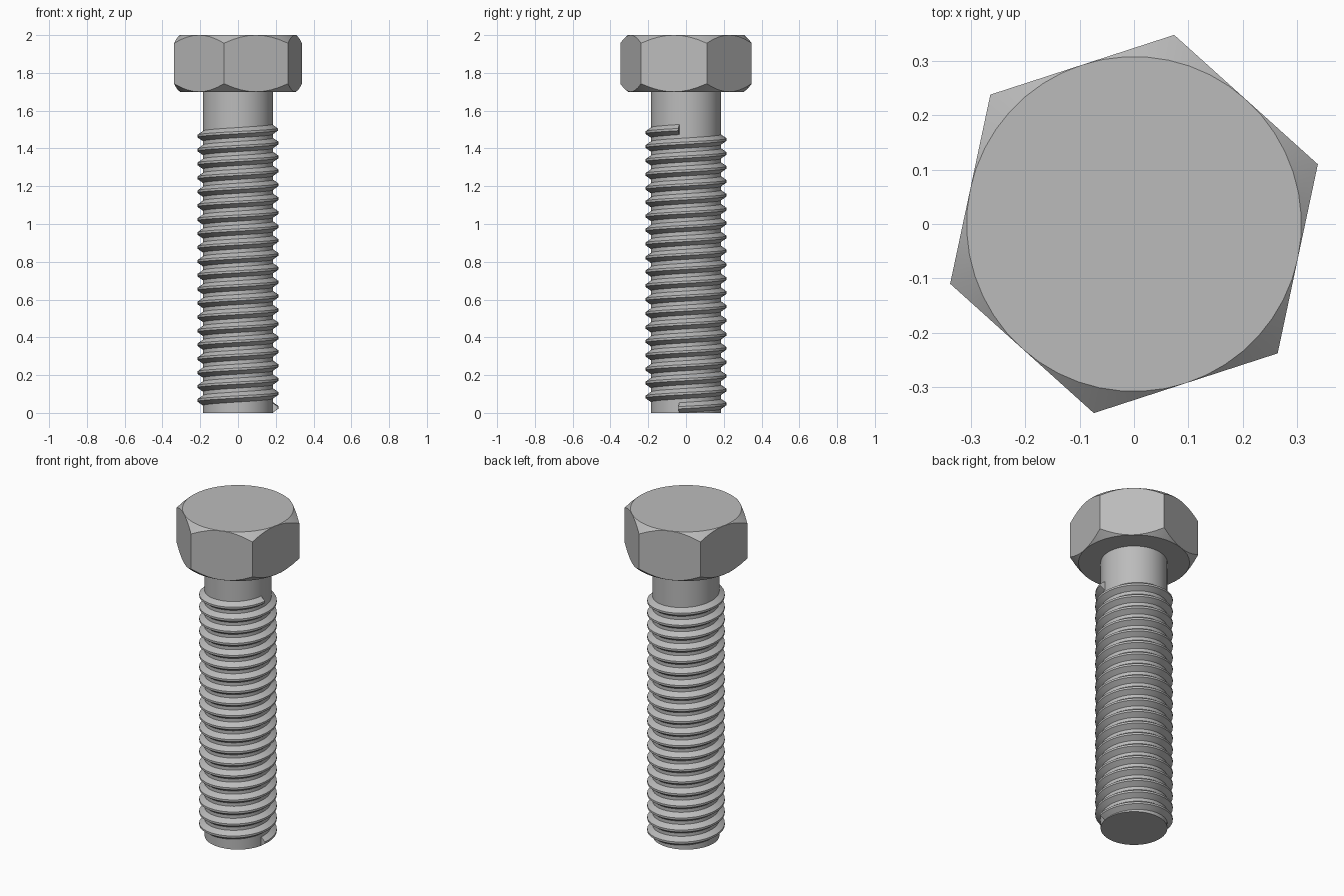
import bpy, bmesh, math

if "Cube" in bpy.data.objects:
    bpy.data.objects.remove(bpy.data.objects["Cube"])

steel = bpy.data.materials.new("steel grey")
steel.diffuse_color = (0.5, 0.5, 0.5, 1)
steel.use_nodes = True
steel.node_tree.nodes["Principled BSDF"].inputs["Base Color"].default_value = steel.diffuse_color


def finish(name, bm):
    bmesh.ops.remove_doubles(bm, verts=bm.verts[:], dist=1e-5)
    bmesh.ops.recalc_face_normals(bm, faces=bm.faces[:])
    me = bpy.data.meshes.new(name)
    bm.to_mesh(me)
    bm.free()
    me.materials.append(steel)
    ob = bpy.data.objects.new(name, me)
    bpy.context.collection.objects.link(ob)
    bpy.ops.object.select_all(action='DESELECT')
    bpy.context.view_layer.objects.active = ob
    ob.select_set(True)
    bpy.ops.object.shade_smooth_by_angle(angle=math.radians(30))
    return ob


# Hexagonal head: flat sides cut by a cone at top and bottom
APO, Z0, Z1, SLOPE, STEP = 0.308, 1.70, 2.0, 0.9, 7.5
bm = bmesh.new()


def head_vert(angle, r, z):
    return bm.verts.new((r * math.cos(angle), r * math.sin(angle), z))


top_ring, bottom_ring = [], []
for side in range(6):
    mid = math.radians(48 + 60 * side)
    columns = []
    for k in range(9):
        off = math.radians(-30 + STEP * k)
        a, r = mid + off, APO / math.cos(off)
        drop = SLOPE * (r - APO)
        columns.append([head_vert(a, APO, Z1), head_vert(a, r, Z1 - drop),
                        head_vert(a, r, Z0 + drop), head_vert(a, APO, Z0)])
    for c, d in zip(columns, columns[1:]):
        for j in (0, 2):
            bm.faces.new((c[j], c[j + 1], d[j + 1], d[j]))
    # one flat polygon per side
    bm.faces.new([c[1] for c in columns] + [c[2] for c in reversed(columns)])
    top_ring += [c[0] for c in columns[:-1]]
    bottom_ring += [c[3] for c in columns[:-1]]
bm.faces.new(top_ring)
bm.faces.new(bottom_ring)
finish("hex_head", bm)

# Plain shank running from the tip up to the head
bm = bmesh.new()
bmesh.ops.create_cone(bm, cap_ends=True, segments=64, radius1=0.185, radius2=0.185, depth=1.71)
bmesh.ops.translate(bm, vec=(0, 0, 0.855), verts=bm.verts[:])
finish("shank", bm)

# Right-handed helical thread with a blunt crest and square-cut ends
TURNS, SEG, START, Z_LOW, Z_HIGH = 20, 48, math.radians(-11), 0.027, 1.50
profile = [(0.18, -0.027), (0.185, -0.027), (0.215, -0.006),
           (0.215, 0.006), (0.185, 0.027), (0.18, 0.027)]
bm = bmesh.new()
rings = []
for i in range(TURNS * SEG + 1):
    a = START + 2 * math.pi * i / SEG
    z = Z_LOW + (Z_HIGH - Z_LOW) * i / (TURNS * SEG)
    rings.append([bm.verts.new((r * math.cos(a), r * math.sin(a), z + dz)) for r, dz in profile])
for p, q in zip(rings, rings[1:]):
    for j in range(len(profile)):
        k = (j + 1) % len(profile)
        bm.faces.new((p[j], p[k], q[k], q[j]))
bm.faces.new(rings[0])
bm.faces.new(rings[-1])
finish("screw_thread", bm)
